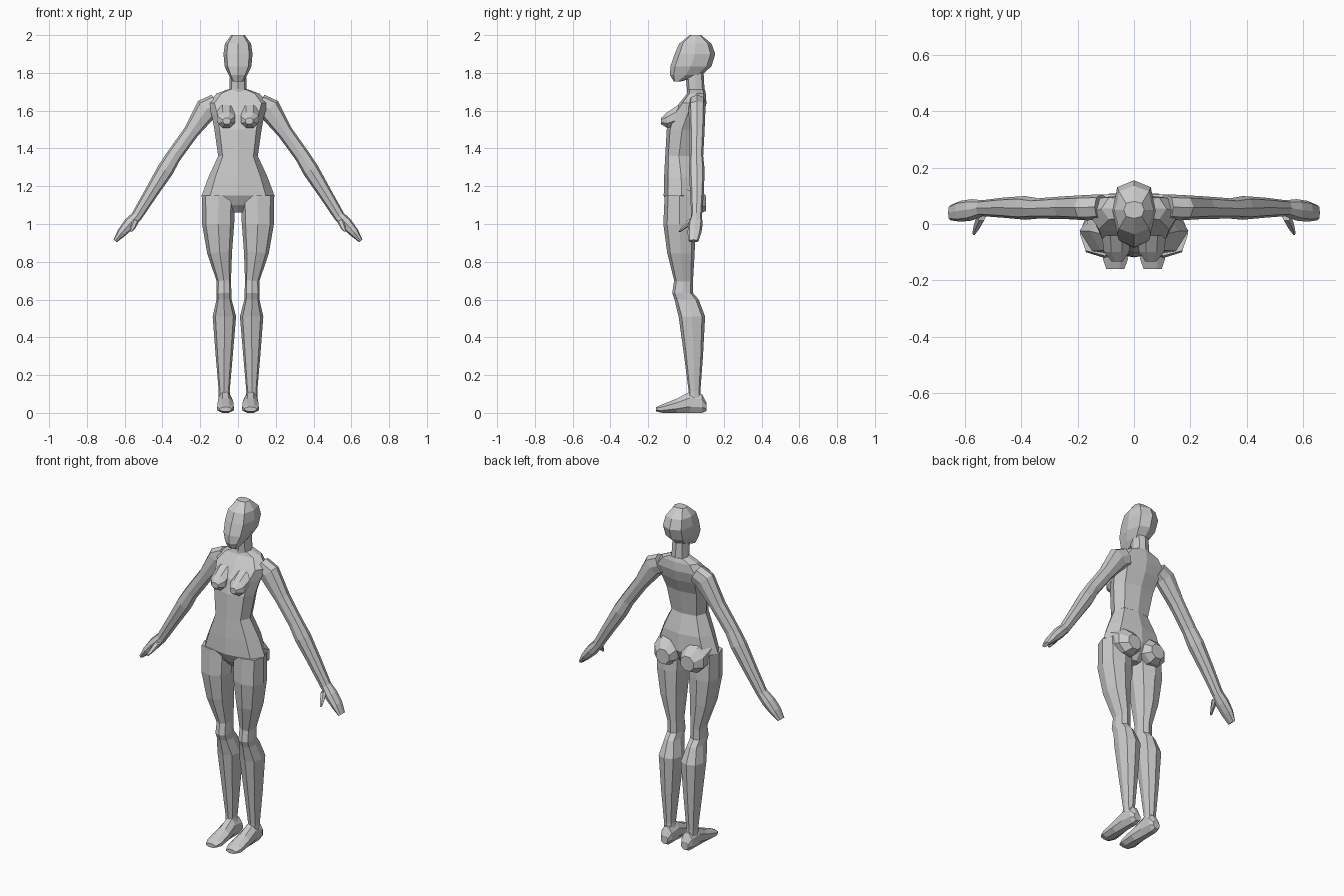
import bpy, bmesh, math
from mathutils import Vector

skin = bpy.data.materials.new("light_grey")
skin.diffuse_color = (0.6, 0.6, 0.6, 1)


def loft(name, rings, sides=8, mirror=False, phase=0.0, box=1.06):
    """Skin a closed tube over rings given as (centre, half axis u, half axis v)."""
    bm = bmesh.new()
    loops = []
    for c, u, v in rings:
        loop = []
        for i in range(sides):
            a = 2 * math.pi * i / sides + phase
            ca, sa = math.cos(a), math.sin(a)
            k = 1 + (box - 1) * abs(math.sin(2 * a))   # slightly squared corners
            loop.append(bm.verts.new(c + u * ca * k + v * sa * k))
        loops.append(loop)
    for a, b in zip(loops, loops[1:]):
        for i in range(sides):
            j = (i + 1) % sides
            bm.faces.new((a[i], a[j], b[j], b[i]))
    bm.faces.new(loops[0])
    bm.faces.new(loops[-1])
    bmesh.ops.recalc_face_normals(bm, faces=bm.faces)
    me = bpy.data.meshes.new(name)
    bm.to_mesh(me)
    bm.free()
    me.materials.append(skin)
    ob = bpy.data.objects.new(name, me)
    bpy.context.collection.objects.link(ob)
    if mirror:
        m = ob.modifiers.new("mirror", 'MIRROR')
        m.use_axis[0] = True
        m.use_mirror_merge = False
    return ob


def limb(name, stations, sides=8, box=1.06):
    """Mirrored limb: stations (x, y, z, half thickness, half depth in y)."""
    pts = [Vector(s[:3]) for s in stations]
    rings = []
    for i, s in enumerate(stations):
        t = pts[min(i + 1, len(pts) - 1)] - pts[max(i - 1, 0)]
        u = Vector((-t.z, 0, t.x)).normalized()
        rings.append((pts[i], u * s[3], Vector((0, s[4], 0))))
    return loft(name, rings, sides, True, box=box)


def trunk(name, levels, box=1.06):
    """Central part: levels (z, front y, back y, half width)."""
    rings = [(Vector((0, (f + b) / 2, z)), Vector((w, 0, 0)),
              Vector((0, (b - f) / 2, 0))) for z, f, b, w in levels]
    return loft(name, rings, box=box)


def bulge(name, levels, phase=0.0, box=1.0):
    """Mirrored part along y: levels (x, y, z, half width, half height)."""
    rings = [(Vector((x, y, z)), Vector((w, 0, 0)), Vector((0, 0, h)))
             for x, y, z, w, h in levels]
    return loft(name, rings, 8, True, phase, box)


# Head and neck
trunk("head", [
    (1.755, -.065, -.025, .03),
    (1.79, -.085, .085, .05),
    (1.835, -.082, .135, .071),
    (1.90, -.060, .155, .077),
    (1.955, -.036, .135, .069),
    (2.00, .02, .08, .036)], box=1.09)
trunk("neck", [
    (1.66, .01, .10, .06),
    (1.715, .005, .098, .046),
    (1.82, -.005, .092, .042)])

# Torso from waist to shoulders
trunk("chest", [
    (1.36, -.11, .035, .105),
    (1.50, -.102, .06, .125),
    (1.58, -.08, .095, .14),
    (1.64, -.035, .108, .16),
    (1.69, .005, .105, .115),
    (1.712, .01, .10, .055)], box=1.1)
bulge("bust", [
    (.062, -.04, 1.575, .056, .06),
    (.062, -.10, 1.55, .048, .045),
    (.060, -.132, 1.545, .022, .018)], phase=math.pi / 8)

# Hips and seat
trunk("hips", [
    (1.06, -.06, .02, .03),
    (1.10, -.095, .045, .10),
    (1.15, -.118, .07, .193),
    (1.25, -.116, .065, .156),
    (1.36, -.11, .035, .105)], box=1.08)
bulge("buttock", [
    (.09, -.01, 1.15, .085, .10),
    (.088, .065, 1.122, .078, .076),
    (.08, .105, 1.11, .045, .045)], phase=math.pi / 8)

# Legs
limb("leg", [
    (.104, -.035, 1.15, .088, .078),
    (.105, -.035, 1.00, .085, .085),
    (.097, -.027, .85, .066, .073),
    (.075, -.013, .70, .038, .05),
    (.075, -.018, .635, .040, .055),
    (.074, .003, .60, .040, .064),
    (.072, .031, .51, .062, .070),
    (.073, .040, .30, .045, .050),
    (.073, .045, .115, .029, .031),
    (.070, .045, .07, .032, .036)], box=1.08)

# Feet, lofted from heel to toe with flat soles
foot = [(.108, .066, .022, .01, .055), (.085, .067, .034, 0, .10),
        (.02, .068, .036, 0, .112), (-.05, .066, .042, 0, .075),
        (-.125, .066, .044, 0, .045), (-.16, .066, .032, .008, .03)]
k = 1 / math.cos(math.pi / 8)
bulge("foot", [(x, y, (lo + hi) / 2, w * k, (hi - lo) / 2 * k)
               for y, x, w, lo, hi in foot], phase=math.pi / 8)

# Arms, hands and thumbs
limb("arm", [
    (.115, .06, 1.635, .055, .045),
    (.165, .058, 1.61, .062, .045),
    (.25, .058, 1.485, .041, .040),
    (.340, .055, 1.36, .040, .036),
    (.385, .057, 1.285, .044, .042),
    (.46, .058, 1.165, .036, .036),
    (.54, .056, 1.035, .029, .028)])
limb("hand", [
    (.535, .056, 1.043, .029, .028),
    (.575, .050, 1.00, .032, .038),
    (.615, .045, .955, .025, .037),
    (.650, .040, .91, .011, .027)])
limb("thumb", [
    (.54, .03, 1.02, .018, .02),
    (.555, -.005, .985, .014, .014),
    (.567, -.033, .96, .006, .006)], sides=6)
